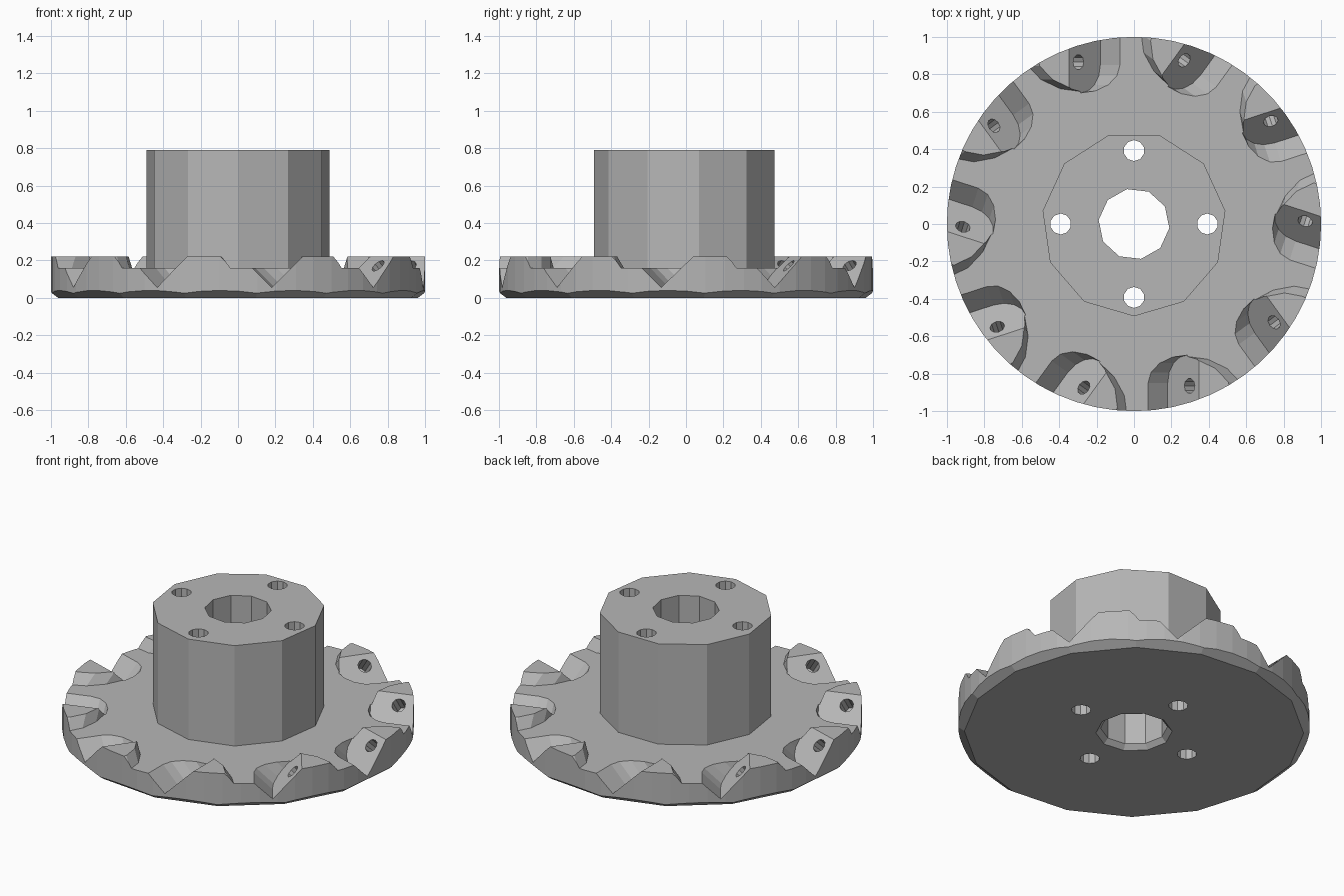
import bpy, bmesh, math
from mathutils import Matrix, Vector

if "Cube" in bpy.data.objects:
    bpy.data.objects.remove(bpy.data.objects["Cube"], do_unlink=True)

steel = bpy.data.materials.new("grey steel")
steel.use_nodes = True
GREY = (0.47, 0.47, 0.47, 1)
steel.diffuse_color = GREY
steel.node_tree.nodes["Principled BSDF"].inputs["Base Color"].default_value = GREY

TEETH = 10


def make_object(name, bm):
    bmesh.ops.recalc_face_normals(bm, faces=bm.faces)
    mesh = bpy.data.meshes.new(name)
    bm.to_mesh(mesh)
    bm.free()
    mesh.materials.append(steel)
    obj = bpy.data.objects.new(name, mesh)
    bpy.context.collection.objects.link(obj)
    return obj


def frustum(name, sides, r_low, r_high, z_low, z_high, x=0, y=0, phase=0):
    bm = bmesh.new()
    place = Matrix.Translation((x, y, (z_low + z_high) / 2)) @ Matrix.Rotation(phase, 4, "Z")
    bmesh.ops.create_cone(bm, cap_ends=True, segments=sides, radius1=r_low,
                          radius2=r_high, depth=z_high - z_low, matrix=place)
    return make_object(name, bm)


def combine(target, tool, operation):
    mod = target.modifiers.new("cut", "BOOLEAN")
    mod.operation = operation
    mod.solver = "EXACT"
    mod.object = tool
    bpy.context.view_layer.objects.active = target
    bpy.ops.object.modifier_apply(modifier=mod.name)
    bpy.data.objects.remove(tool, do_unlink=True)


def seat_prism(name, outline, low, high, index):
    """Extrude an outline of (up the seat, outward) points along the seat normal."""
    up = Vector((1, 0, 1)).normalized()
    normal = Vector((-1, 0, 1)).normalized()
    origin = Vector((0.18, 0, 0.055))
    turn = Matrix.Rotation(index * math.tau / TEETH, 3, "Z")
    bm = bmesh.new()
    rings = []
    for w in (low, high):
        rings.append([bm.verts.new(turn @ (origin + up * u + Vector((0, -r, 0)) + normal * w))
                      for u, r in outline])
        bm.faces.new(rings[-1])
    count = len(outline)
    for i in range(count):
        j = (i + 1) % count
        bm.faces.new((rings[0][i], rings[0][j], rings[1][j], rings[1][i]))
    return make_object(name, bm)


def round_slot(centre_u, centre_r, radius, steps=8):
    # Slot with a round inner end, open past the rim
    arc = [(centre_u - radius * math.cos(math.pi * i / steps),
            centre_r - radius * math.sin(math.pi * i / steps)) for i in range(steps + 1)]
    return arc + [(centre_u + radius, 1.3), (centre_u - radius, 1.3)]


def circle(centre_u, centre_r, radius, sides=10):
    return [(centre_u + radius * math.cos(math.tau * i / sides),
             centre_r + radius * math.sin(math.tau * i / sides)) for i in range(sides)]


# Disc with raised tooth backs
body = frustum("cutter_body", 64, 1.4, 1.4, -0.5, 0.16)
for k in range(TEETH):
    combine(body, seat_prism("tooth_back", round_slot(0.14, 0.93, 0.224), -0.35, 0.004, k), "UNION")

# Trim to the round rim and the faceted lower chamfer
combine(body, frustum("rim_trim", 60, 1, 1, 0, 0.222), "INTERSECT")
combine(body, frustum("chamfer_trim", 16, 0.965, 1.375, 0, 0.3, phase=0.1), "INTERSECT")

# Insert pockets and their screw holes
for k in range(TEETH):
    combine(body, seat_prism("pocket", round_slot(0.15, 0.85, 0.15), 0, 0.5, k), "DIFFERENCE")
    combine(body, seat_prism("screw_hole", circle(0.165, 0.865, 0.04), -0.14, 0.1, k), "DIFFERENCE")

# Hub
combine(body, frustum("hub", 11, 0.493, 0.493, 0.08, 0.79, phase=math.pi), "UNION")

# Bore with a countersunk lower mouth
combine(body, frustum("bore", 10, 0.19, 0.19, -0.1, 1, phase=0.2), "DIFFERENCE")
combine(body, frustum("bore_mouth", 10, 0.25, 0.185, -0.035, 0.035, phase=0.2), "DIFFERENCE")

# Four bolt holes
for k in range(4):
    a = k * math.pi / 2
    combine(body, frustum("bolt_hole", 10, 0.056, 0.056, -0.1, 1,
                          0.392 * math.cos(a), 0.392 * math.sin(a)), "DIFFERENCE")

# Keep one material and flat facets
body.data.materials.clear()
body.data.materials.append(steel)
for poly in body.data.polygons:
    poly.material_index = 0
    poly.use_smooth = False
